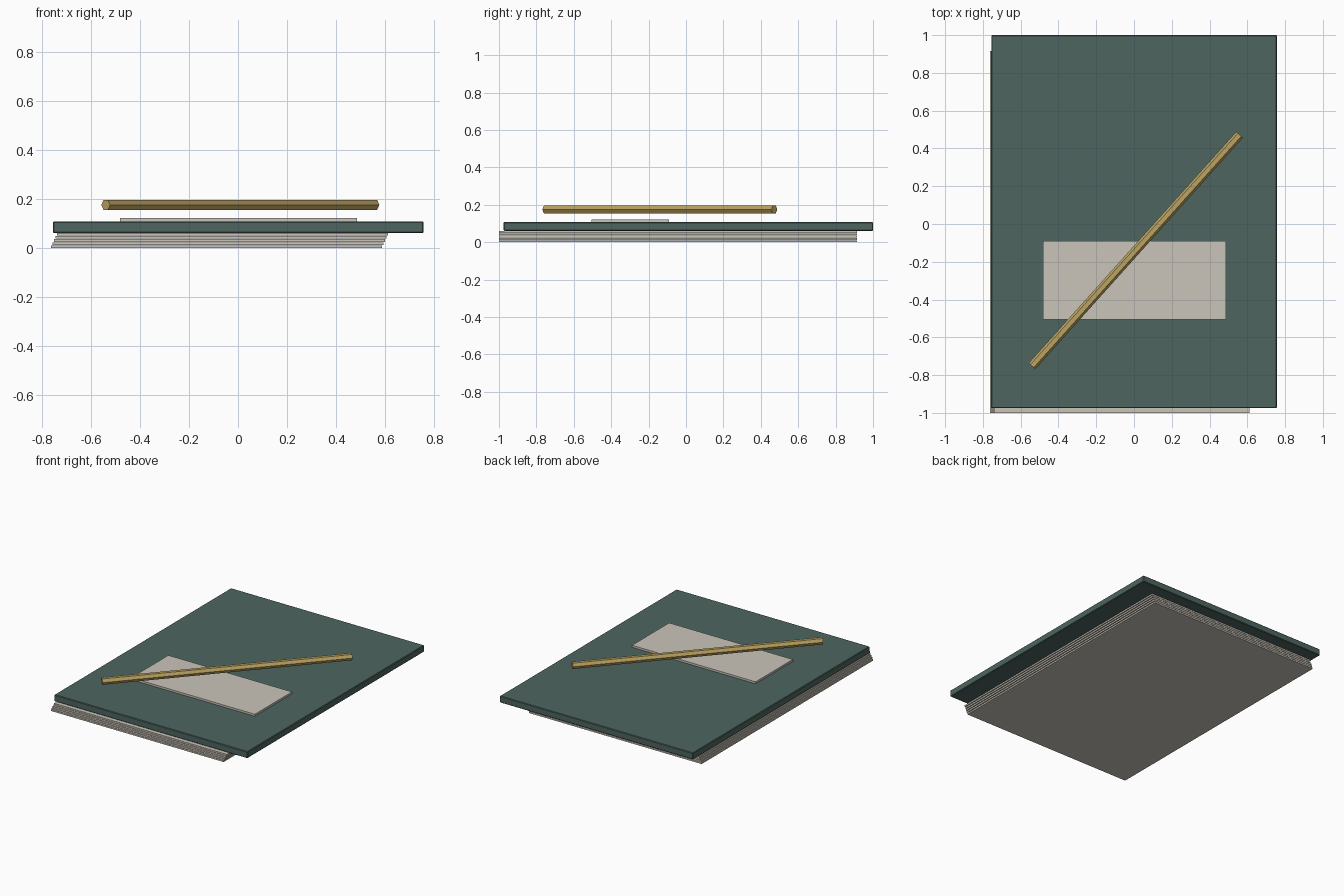
import bpy, math

if "Cube" in bpy.data.objects:
    bpy.data.objects.remove(bpy.data.objects["Cube"])


def material(name, color):
    m = bpy.data.materials.new(name)
    m.diffuse_color = (*color, 1)
    m.use_nodes = True
    m.node_tree.nodes["Principled BSDF"].inputs["Base Color"].default_value = m.diffuse_color
    return m


def box(name, lo, hi, mat):
    bpy.ops.mesh.primitive_cube_add(size=1, location=[(a + b) / 2 for a, b in zip(lo, hi)])
    ob = bpy.context.object
    ob.name = name
    ob.scale = [b - a for a, b in zip(lo, hi)]
    bpy.ops.object.transform_apply(location=False, rotation=False, scale=True)
    ob.data.materials.append(mat)
    return ob


green = material("cover_green", (0.075, 0.13, 0.115))
paper = material("paper", (0.6, 0.56, 0.49))
yellow = material("pencil_yellow", (0.5, 0.37, 0.12))

# Fanned stack of pages
for i in range(5):
    x, z = -0.763 + 0.006 * i, 0.0125 * i
    box(f"page_{i + 1}", (x, -1.0, z), (x + 1.351, 0.915, z + 0.0105), paper)

# Cover with slightly softened edges
cover = box("cover", (-0.755, -0.975, 0.061), (0.757, 1.0, 0.108), green)
bevel = cover.modifiers.new("edge", "BEVEL")
bevel.width = 0.004
bevel.segments = 1

# Label
box("label", (-0.481, -0.506, 0.107), (0.486, -0.091, 0.122), paper)

# Six-sided pencil lying flat side up
bpy.ops.mesh.primitive_cylinder_add(
    vertices=6, radius=0.0238, depth=1.645, location=(0.0095, -0.14, 0.1755),
    rotation=(math.pi / 2, math.radians(90), math.radians(48.1 - 90)))
pencil = bpy.context.object
pencil.name = "pencil"
pencil.data.materials.append(yellow)
